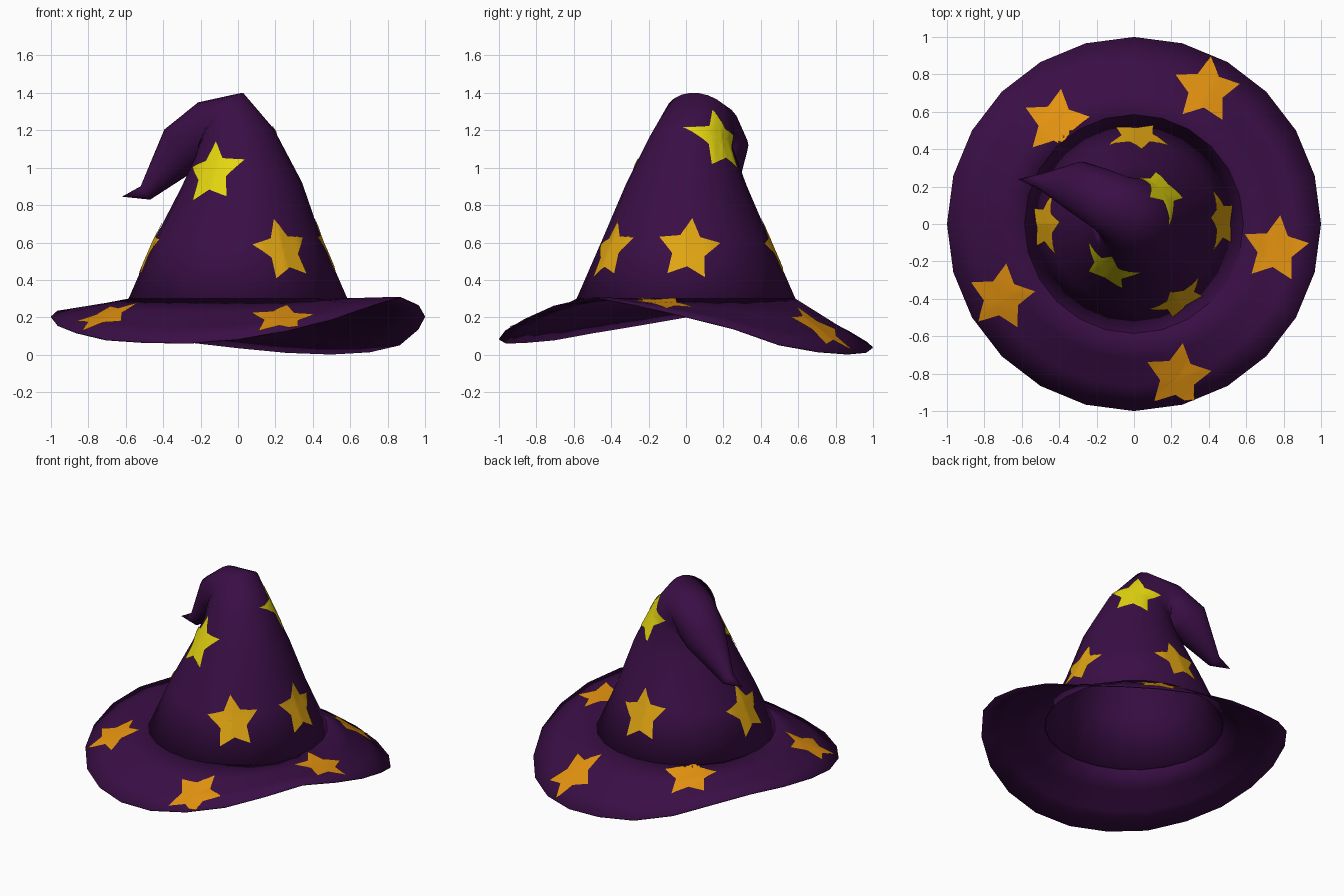
import bpy, bmesh, math
from mathutils import Vector
from mathutils.bvhtree import BVHTree

if "Cube" in bpy.data.objects:
    bpy.data.objects.remove(bpy.data.objects["Cube"])

N = 24  # sides of brim and cone


def material(name, rgb):
    m = bpy.data.materials.new(name)
    m.diffuse_color = (*rgb, 1)
    m.use_nodes = True
    m.node_tree.nodes["Principled BSDF"].inputs["Base Color"].default_value = m.diffuse_color
    return m


purple = material("dark purple", (0.042, 0.0045, 0.060))
orange = material("orange", (0.775, 0.292, 0.005))
amber = material("amber", (0.75, 0.38, 0.006))
yellow = material("yellow", (0.78, 0.67, 0.005))


def add_object(name, bm, mat):
    for f in bm.faces:
        f.smooth = True
    me = bpy.data.meshes.new(name)
    bm.to_mesh(me)
    me.materials.append(mat)
    ob = bpy.data.objects.new(name, me)
    bpy.context.scene.collection.objects.link(ob)
    return ob


def loft(name, rings, mat, tip=None):
    """Skin a list of closed rings; returns a ray-cast tree of the outer surface."""
    bm = bmesh.new()
    vs = [[bm.verts.new(p) for p in r] for r in rings]
    for a, b in zip(vs, vs[1:]):
        for i in range(N):
            j = (i + 1) % N
            bm.faces.new((a[i], a[j], b[j], b[i]))
    if tip:
        t = bm.verts.new(tip)
        for i in range(N):
            bm.faces.new((vs[-1][i], vs[-1][(i + 1) % N], t))
    bm.normal_update()
    tree = BVHTree.FromBMesh(bm)
    ob = add_object(name, bm, mat)
    bm.free()
    sol = ob.modifiers.new("cloth", 'SOLIDIFY')
    sol.thickness = 0.006
    sol.offset = -1
    return tree


# Wavy brim: rim height every 15 degrees, counter-clockwise from +x
rim = [.205, .14, .055, .018, .006, .015, .04, .07, .13, .205, .245, .235,
       .205, .16, .12, .082, .068, .065, .085, .13, .19, .262, .31, .265]
BASE_R, BASE_Z = 0.585, 0.30


def brim_ring(t):
    r = 1 + (BASE_R - 1) * t
    return [Vector((r * math.cos(i * math.tau / N), r * math.sin(i * math.tau / N),
                    h + (BASE_Z - h) * t)) for i, h in enumerate(rim)]


brim_tree = loft("brim", [brim_ring(t) for t in (0, .33, .67, 1)], purple)

# Bent cone: centre, radius, ring normal
spine = [
    ((0, 0, BASE_Z), BASE_R, (0, 0, 1)),
    ((0, 0, .61), .45, (0, 0, 1)),
    ((.02, 0, .91), .322, (-.04, 0, 1)),
    ((-.02, .025, 1.13), .225, (-.35, .1, .93)),
    ((-.09, .07, 1.25), .19, (-.75, .2, .6)),
    ((-.17, .13, 1.19), .165, (-.93, .2, -.25)),
    ((-.295, .195, 1.105), .14, (-.7, .15, -.7)),
    ((-.495, .225, .865), .044, (-.81, .05, -.58)),
]


def cone_ring(c, r, n):
    n = Vector(n).normalized()
    u = Vector((0, 1, 0)).cross(n).normalized()
    v = n.cross(u)
    return [Vector(c) + r * (math.cos(a) * u + math.sin(a) * v)
            for a in (i * math.tau / N for i in range(N))]


cone_tree = loft("bent_cone", [cone_ring(*s) for s in spine], purple, tip=(-.62, .24, .845))


def star(name, tree, centre, d, right, up, radius, phase, mat):
    """Thin five-pointed patch projected along -d onto the cloth."""
    corners = []
    for k in range(10):
        a = math.radians(phase + 36 * k)
        r = radius * (1 if k % 2 == 0 else .53)
        corners.append(Vector((r * math.cos(a), r * math.sin(a))))
    outline = [corners[k].lerp(corners[(k + 1) % 10], s / 4)
               for k in range(10) for s in range(4)]

    def project(p):
        q = centre + right * p.x + up * p.y
        hit, nor, _, _ = tree.ray_cast(q + d, -d)
        if hit is None:
            hit, nor, _, _ = tree.find_nearest(q)
        if nor.dot(d) < 0:
            nor = -nor
        return hit + nor * .006

    bm = bmesh.new()
    mid = bm.verts.new(project(Vector((0, 0))))
    steps = 6
    rings = [[bm.verts.new(project(p * (s / steps))) for p in outline]
             for s in range(1, steps + 1)]
    n = len(outline)
    for i in range(n):
        j = (i + 1) % n
        bm.faces.new((mid, rings[0][i], rings[0][j]))
        for a, b in zip(rings, rings[1:]):
            bm.faces.new((a[i], b[i], b[j], a[j]))
    add_object(name, bm, mat)
    bm.free()


X, Y, Z = Vector((1, 0, 0)), Vector((0, 1, 0)), Vector((0, 0, 1))

# Brim stars, laid on from above
for i, (x, y) in enumerate([(.385, .715), (-.415, .54), (-.706, -.39),
                            (.235, -.815), (.755, -.135)]):
    star(f"brim_star_{i + 1}", brim_tree, Vector((x, y, .2)), Z, X, Y, .182, 82, orange)

# Cone stars: position, facing angle, phase, colour
cone_stars = [
    ((.235, -.39, .555), -58, 97, amber),
    ((.46, .015, .56), 0, 84, amber),
    ((.02, .46, .56), 90, 97, amber),
    ((-.47, -.005, .55), 180, 95, amber),
    ((-.13, -.23, .97), -122, 97, yellow),
    ((.15, .19, 1.14), 52, 82, yellow),
]
for i, (c, ang, ph, mat) in enumerate(cone_stars):
    a = math.radians(ang)
    d = Vector((math.cos(a), math.sin(a), 0))
    star(f"cone_star_{i + 1}", cone_tree, Vector(c), d, Z.cross(d), Z, .17, ph, mat)
